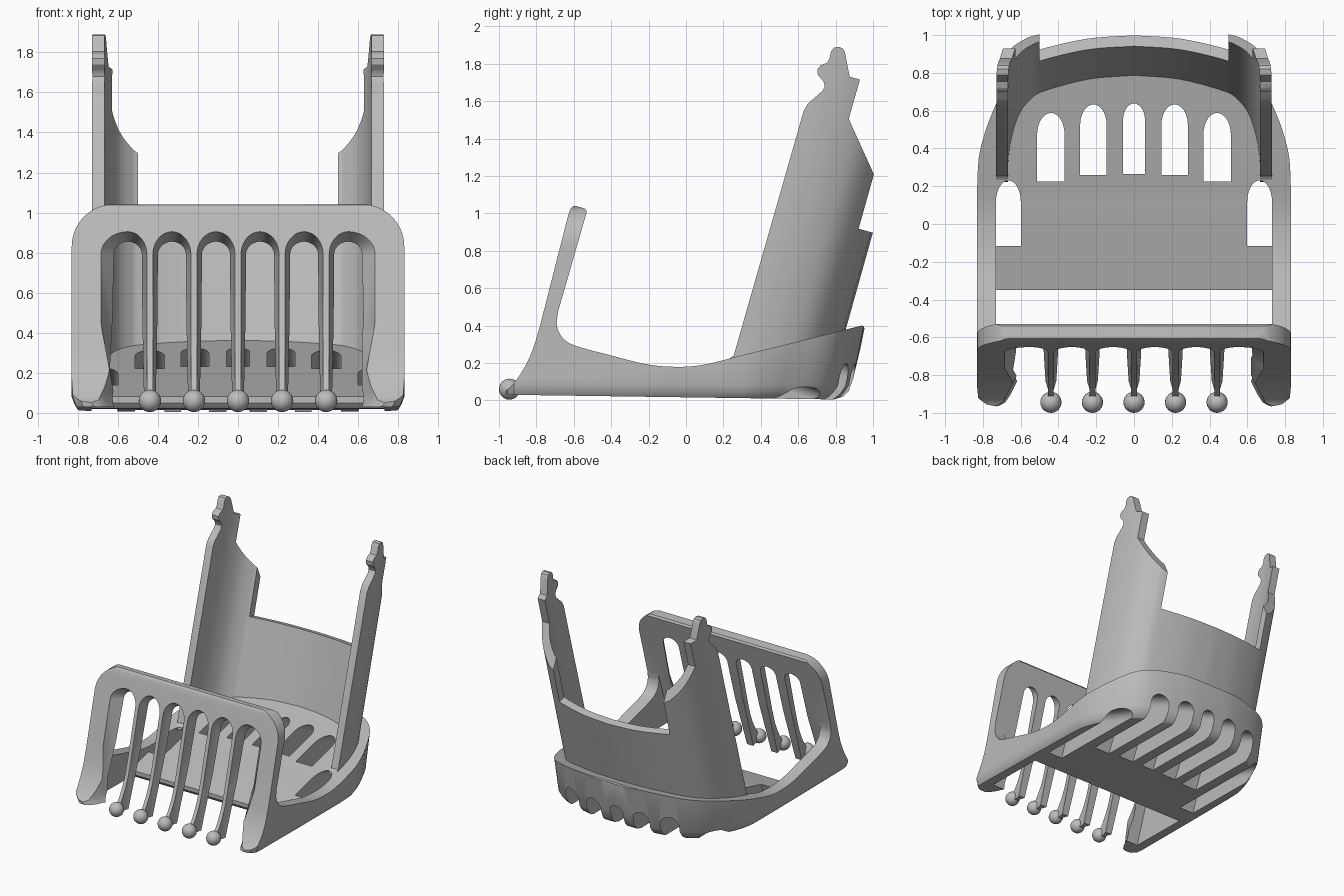
import bpy, bmesh, math
from mathutils import Vector

if "Cube" in bpy.data.objects:
    bpy.data.objects.remove(bpy.data.objects["Cube"])

grey = bpy.data.materials.new("light grey plastic")
grey.diffuse_color = (0.5, 0.5, 0.5, 1)
grey.use_nodes = True
grey.node_tree.nodes["Principled BSDF"].inputs["Base Color"].default_value = grey.diffuse_color


def loft(name, loops):
    """Closed solid through matching loops of 3D points."""
    bm = bmesh.new()
    rings = [[bm.verts.new(p) for p in loop] for loop in loops]
    n = len(rings[0])
    for a, b in zip(rings, rings[1:]):
        for i in range(n):
            j = (i + 1) % n
            bm.faces.new((a[i], a[j], b[j], b[i]))
    bm.faces.new(rings[0])
    bm.faces.new(rings[-1])
    bmesh.ops.recalc_face_normals(bm, faces=bm.faces)
    me = bpy.data.meshes.new(name)
    bm.to_mesh(me)
    bm.free()
    me.materials.append(grey)
    ob = bpy.data.objects.new(name, me)
    bpy.context.collection.objects.link(ob)
    return ob


def side_prism(name, yz, x0, x1):
    return loft(name, [[(x, y, z) for y, z in yz] for x in (x0, x1)])


def boolean(ob, cutter, op):
    mod = ob.modifiers.new("cut", 'BOOLEAN')
    mod.operation, mod.solver, mod.object = op, 'EXACT', cutter
    bpy.context.view_layer.objects.active = ob
    bpy.ops.object.modifier_apply(modifier=mod.name)
    bpy.data.objects.remove(cutter)


def smooth_line(pts, steps=5):
    """Catmull-Rom curve through 2D points."""
    p = [Vector(q) for q in pts]
    p = [2 * p[0] - p[1]] + p + [2 * p[-1] - p[-2]]
    out = []
    for a, b, c, d in zip(p, p[1:], p[2:], p[3:]):
        for k in range(steps):
            t = k / steps
            out.append(0.5 * (2 * b + (c - a) * t + (2 * a - 5 * b + 4 * c - d) * t * t
                              + (3 * b - a - 3 * c + d) * t ** 3))
    return out + [p[-2]]


def mirrored(half):
    """Half outline from +x to the centre, completed on -x."""
    return list(half) + [Vector((-p[0], p[1])) for p in reversed(half) if p[0] > 1e-4]


def floor_z(y):
    return 0.167 + 0.245 * y


# ---- frame: side profile trimmed by front outline and plan outline
valley = smooth_line([(-0.685, 0.47), (-0.69, 0.40), (-0.66, 0.335), (-0.59, 0.292),
                      (-0.4, 0.24), (-0.22, 0.195), (-0.08, 0.18), (0.08, 0.188), (0.3, floor_z(0.3))])
front = smooth_line([(-0.96, 0.03), (-0.965, 0.05), (-0.93, 0.08), (-0.87, 0.165), (-0.82, 0.27), (-0.78, 0.4)])
profile = front + [Vector(q) for q in [(-0.63, 0.99), (-0.62, 1.02), (-0.605, 1.038), (-0.59, 1.04),
                                       (-0.54, 1.025), (-0.53, 1.01)]] + valley
profile += [Vector(q) for q in [(0.94, 0.4), (0.952, 0.395), (0.955, 0.375), (0.895, 0.12), (0.87, 0.05),
                                (0.84, 0.02), (0.79, 0.005)]]
frame = side_prism("comb_frame", profile, -0.9, 0.9)

arc = [Vector((0.62 + 0.21 * math.cos(a), 0.832 + 0.21 * math.sin(a)))
       for a in [math.radians(9 * k) for k in range(11)]]
outline = mirrored([Vector((0.83, -0.2))] + arc)
boolean(frame, loft("front_trim", [[(x, y, z) for x, z in outline] for y in (-1.2, 1.2)]), 'INTERSECT')

back = smooth_line([(0.83, 0.2), (0.822, 0.36), (0.79, 0.5), (0.74, 0.63), (0.67, 0.76), (0.58, 0.845),
                    (0.44, 0.9), (0.22, 0.945), (0, 0.957)])
tip = [Vector(q) for q in [(0.5, -1.1), (0.5, -0.8), (0.62, -0.8), (0.67, -0.9), (0.70, -0.945),
                           (0.74, -0.965), (0.79, -0.955), (0.825, -0.92), (0.83, -0.87)]]
plan = mirrored(tip + back)
loops = []
for z, s in [(-0.05, 0.92), (0.0, 0.94), (0.02, 0.967), (0.045, 0.985), (0.08, 1), (1.2, 1)]:
    loops.append([(x * s, y * s + 0.2 * (z - 0.4) * min(1, max(0, (y - 0.2) / 0.4)) if y > 0 else y, z)
                  for x, y in plan])
boolean(frame, loft("plan_trim", loops), 'INTERSECT')

# open space between the rails, above the floor and ahead of the teeth
space = [(-0.685, 0.47), (-0.84, 0.0), (-0.84, -0.1), (-0.30, -0.1), (-0.30, 0.0), (-0.335, 0.03), (-0.35, 0.05),
         (-0.35, floor_z(-0.35)), (0.3, floor_z(0.3) + 0.001), (0.3, 0.6), (-0.4, 0.6)]
boolean(frame, side_prism("inner_space", space, -0.73, 0.73), 'DIFFERENCE')


# ---- floor slots: round-ended, sloping down to the back
def floor_slot(x, hw, top, low):
    d = (Vector((0, *low)) - Vector((0, *top))).normalized()
    n = Vector((0, -d.z, d.y))
    base = Vector((x, *top))
    ring = [(hw * math.cos(a), hw * math.sin(a) - hw) for a in [math.pi * k / 14 for k in range(15)]]
    ring += [(-hw, -1.6), (hw, -1.6)]
    return loft("slot", [[base + Vector((u, 0, 0)) + n * v + d * t for u, v in ring] for t in (-0.3, 0.9)])


def keep_rear(cutter):
    """Limit a slot so that it leaves the front bars alone."""
    box = [(-0.5, -0.5), (1.5, -0.5), (1.5, 1), (-0.5, 1)]
    boolean(cutter, side_prism("limit", box, -1, 1), 'INTERSECT')
    return cutter


for x, hw, yt in [(0, 0.058, 0.64), (0.215, 0.07, 0.635), (0.44, 0.073, 0.59)]:
    for s in ((1, -1) if x else (1,)):
        boolean(frame, keep_rear(floor_slot(s * x, hw, (yt, floor_z(yt)), (yt + 0.25, 0.205))), 'DIFFERENCE')
for s in (1, -1):
    boolean(frame, keep_rear(floor_slot(s * 0.665, 0.066, (0.23, floor_z(0.23)), (0.63, 0.085))), 'DIFFERENCE')

# ---- front plate slots: wider at the front, leaving slim bars
for i in range(6):
    x = -0.55 + 0.22 * i
    wide = [0.095, 0.095]
    if i in (0, 5):
        wide[0 if i == 0 else 1] = 0.135
    loops = []
    for depth, t in [(-0.3, 0), (0.0, 0), (0.085, 1), (0.4, 1)]:
        ring = []
        for k in range(17):
            a = math.pi * k / 16
            w = wide[1] if math.cos(a) > 0 else wide[0]
            w = w + (0.07 - w) * t
            ring.append((x + w * math.cos(a), 0.79 + (0.115 - 0.05 * t) * math.sin(a)))
        # outer edges draw in towards the foot of the legs
        foot = [0.07 if w > 0.1 else w + (0.07 - w) * t for w in wide]
        ring += [(ring[-1][0], 0.45), (x - foot[0], 0.1), (x - foot[0], -0.2),
                 (x + foot[1], -0.2), (x + foot[1], 0.1), (ring[0][0], 0.45)]
        loops.append([(u, -0.78 + 0.26 * (z - 0.4) + depth, z) for u, z in ring])
    cutter = loft("bar_slot", loops)
    limit = [(-1.5, -0.3), (-0.40, -0.3), (-0.40, 1.3), (-1.5, 1.3)]
    boolean(cutter, side_prism("limit", limit, -1, 1), 'INTERSECT')
    # keep the floor teeth whole
    teeth = [(-0.37, -0.3), (0.5, -0.3), (0.5, 0.3), (-0.37, 0.3)]
    boolean(cutter, side_prism("teeth_guard", teeth, -1, 1), 'DIFFERENCE')
    boolean(frame, cutter, 'DIFFERENCE')

# ---- back wall with two tall arms, leaning backwards
outer = smooth_line([(0.73, 0.42), (0.725, 0.55), (0.70, 0.68), (0.655, 0.79), (0.585, 0.87),
                     (0.5, 0.918), (0.25, 0.98), (0, 1.0)])
inner = []
for i, p in enumerate(outer):
    t = outer[min(i + 1, len(outer) - 1)] - outer[max(i - 1, 0)]
    t = Vector((-1, 0)) if p.x < 1e-4 else t.normalized()
    inner.append(p + 0.062 * Vector((-t.y, t.x)))
section = mirrored(outer) + list(reversed(mirrored(inner)))
wall = loft("back_wall_and_arms", [[(x, u + 0.28 * (z - 0.9), z) for x, u in section] for z in (0.0, 2.0)])
arm = [(0.20, floor_z(0.2) - 0.02), (0.255, 0.24), (0.63, 1.55), (0.655, 1.59), (0.73, 1.655), (0.742, 1.68),
       (0.735, 1.705), (0.705, 1.74), (0.702, 1.77), (0.72, 1.792), (0.755, 1.805), (0.768, 1.83), (0.775, 1.865),
       (0.79, 1.885), (0.82, 1.89), (0.84, 1.88), (0.85, 1.86), (0.875, 1.73), (0.93, 1.715), (0.87, 1.505),
       (0.997, 1.225), (1.1, 1.0), (1.1, floor_z(1.1) - 0.02)]
boolean(wall, side_prism("arm_trim", arm, -1, 1), 'INTERSECT')
notch = [(0.4, 1.063), (1.3, 0.813), (1.3, 2.2), (0.4, 2.2)]
boolean(wall, side_prism("rear_notch", notch, -0.5, 0.5), 'DIFFERENCE')

# ---- round tips on the front bars
for i in range(5):
    bpy.ops.mesh.primitive_uv_sphere_add(segments=24, ring_count=12, radius=0.056,
                                         location=(-0.44 + 0.22 * i, -0.944, 0.06))
    ball = bpy.context.object
    ball.name = f"bar_tip_{i + 1}"
    ball.data.materials.append(grey)

for ob in bpy.context.scene.objects:
    bpy.ops.object.select_all(action='DESELECT')
    ob.select_set(True)
    bpy.context.view_layer.objects.active = ob
    bpy.ops.object.shade_smooth_by_angle(angle=math.radians(32))
